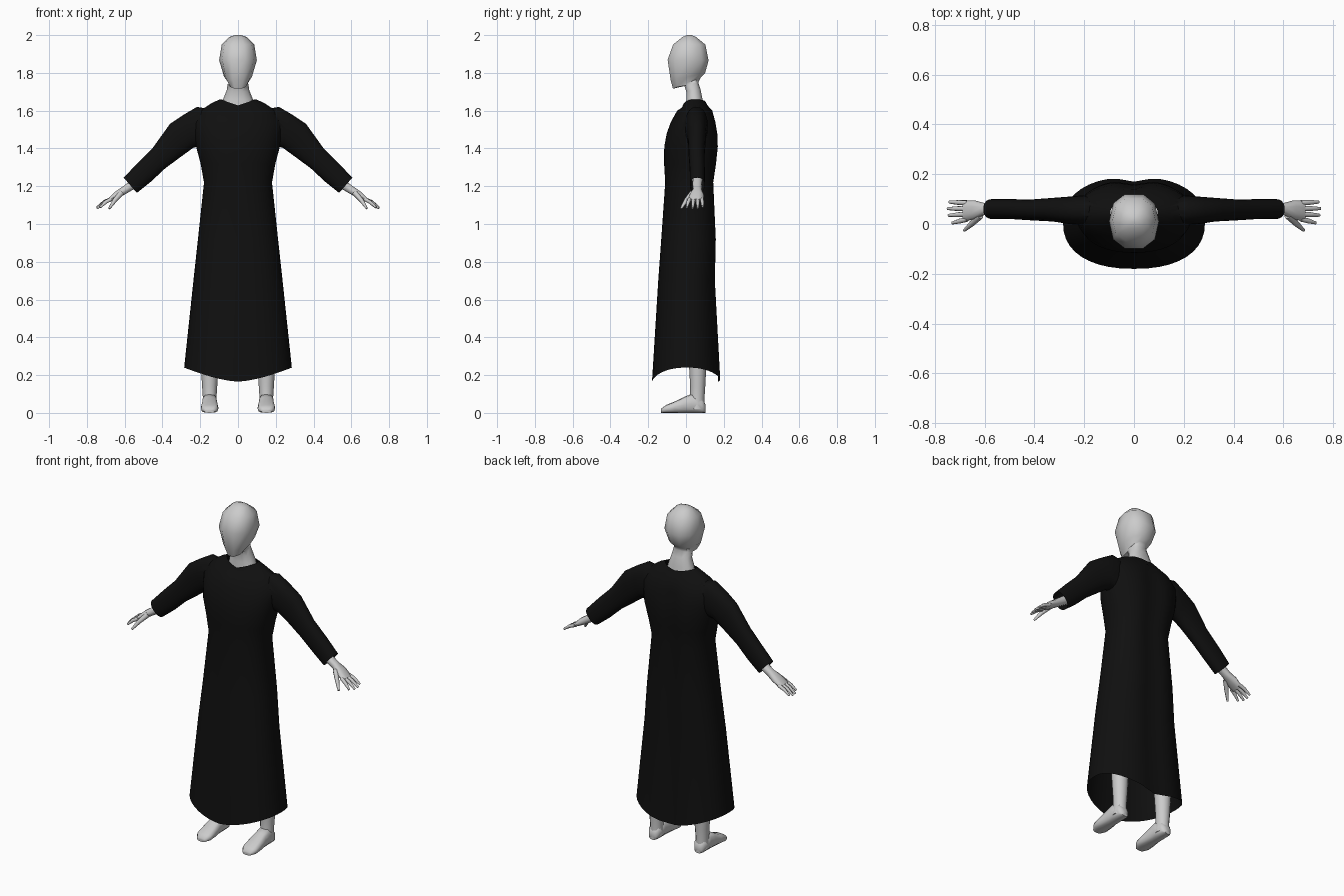
import bpy, bmesh, math
from mathutils import Vector as V

if "Cube" in bpy.data.objects:
    bpy.data.objects.remove(bpy.data.objects["Cube"])


def material(name, r, g, b):
    m = bpy.data.materials.new(name)
    m.diffuse_color = (r, g, b, 1)
    m.use_nodes = True
    m.node_tree.nodes["Principled BSDF"].inputs["Base Color"].default_value = m.diffuse_color
    return m


BLACK = material("black cloth", 0.005, 0.005, 0.005)
GREY = material("grey skin", 0.6, 0.6, 0.6)


def ring(c, u, v, n=10, e=2.0):
    """Superellipse ring around c with half-axes u and v."""
    pts = []
    for i in range(n):
        a = 2 * math.pi * i / n
        ca, sa = math.cos(a), math.sin(a)
        p = math.copysign(abs(ca) ** (2 / e), ca)
        q = math.copysign(abs(sa) ** (2 / e), sa)
        pts.append(V(c) + V(u) * p + V(v) * q)
    return pts


def loft(name, rings, mats, cap0=0, cap1=0, angle=60):
    """Skin a list of rings and close both ends with fans."""
    bm = bmesh.new()
    vs = [[bm.verts.new(p) for p in r] for r in rings]
    n = len(vs[0])
    for a, b in zip(vs, vs[1:]):
        for i in range(n):
            bm.faces.new((a[i], a[(i + 1) % n], b[(i + 1) % n], b[i]))
    for r, idx in ((vs[0], cap0), (vs[-1], cap1)):
        mid = bm.verts.new(sum((w.co for w in r), V()) / n)
        for i in range(n):
            bm.faces.new((r[i], r[(i + 1) % n], mid)).material_index = idx
    bmesh.ops.recalc_face_normals(bm, faces=bm.faces)
    me = bpy.data.meshes.new(name)
    bm.to_mesh(me)
    bm.free()
    for m in mats:
        me.materials.append(m)
    ob = bpy.data.objects.new(name, me)
    bpy.context.collection.objects.link(ob)
    smooth(ob, angle)
    return ob


def smooth(ob, angle):
    bpy.ops.object.select_all(action='DESELECT')
    bpy.context.view_layer.objects.active = ob
    ob.select_set(True)
    bpy.ops.object.shade_smooth_by_angle(angle=math.radians(angle))


def flat_ring(zf, zb, xh, yf, yb, n, e):
    """Horizontal ring, tilted from front height to back height."""
    return ring((0, (yf + yb) / 2, (zf + zb) / 2), (xh, 0, 0),
                (0, (yb - yf) / 2, (zb - zf) / 2), n, e)


# Robe body: z, half width, front y, back y, roundness
robe_rows = [(0.24, .285, -.18, .19, 2.3), (0.70, .236, -.147, .162, 2.3),
             (0.92, .212, -.131, .168, 2.3), (1.22, .18, -.11, .156, 2.3),
             (1.32, .198, -.116, .17, 2.3), (1.41, .222, -.115, .178, 2.3),
             (1.48, .232, -.102, .175, 2.2), (1.54, .235, -.08, .165, 2.1),
             (1.60, .20, -.047, .14, 2), (1.64, .14, -.024, .115, 2),
             (1.66, .095, -.015, .105, 2)]
rows = []
for k, (z, xh, yf, yb, e) in enumerate(robe_rows):
    r = flat_ring(z, z, xh, yf, yb, 40, e)
    for p in r:
        if p.y > 0.05 and z < 1.6:      # groove down the back
            p.y -= 0.02 * math.exp(-(p.x / 0.06) ** 2)
        if k == 0:                      # hem hangs lower in the middle
            p.z -= 0.075 * (1 - (abs(p.x) / xh) ** 1.5)
        if k >= 9:                      # neckline dips front and back
            t = 1 - abs(p.x) / xh
            p.z -= (0.032 if p.y < 0.045 else 0.015) * t
    rows.append(r)
robe = loft("robe", rows, [BLACK, BLACK], 1, 1)

# Sleeves: top x, z, bottom x, z, front y, back y
sleeve_rows = [(.10, 1.60, .12, 1.44, .01, .10), (.217, 1.62, .195, 1.41, -.005, .115),
               (.285, 1.58, .235, 1.405, 0, .11), (.36, 1.53, .29, 1.365, .01, .105),
               (.45, 1.405, .385, 1.295, .015, .098), (.53, 1.325, .46, 1.225, .02, .10),
               (.605, 1.245, .535, 1.165, .02, .10)]
for s in (-1, 1):
    rs = []
    for xt, zt, xb, zb, yf, yb in sleeve_rows:
        rs.append(ring((s * (xt + xb) / 2, (yf + yb) / 2, (zt + zb) / 2),
                       (s * (xt - xb) / 2, 0, (zt - zb) / 2), (0, (yb - yf) / 2, 0), 20, 2.3))
    sleeve = loft("sleeve", rs, [BLACK, BLACK], 0, 1)
    mod = robe.modifiers.new("join", 'BOOLEAN')
    mod.operation, mod.solver, mod.object = 'UNION', 'EXACT', sleeve
    bpy.context.view_layer.objects.active = robe
    bpy.ops.object.modifier_apply(modifier=mod.name)
    bpy.data.objects.remove(sleeve)

# Open the hem, cuffs and neck
bm = bmesh.new()
bm.from_mesh(robe.data)
bmesh.ops.delete(bm, geom=[f for f in bm.faces if f.material_index == 1], context='FACES')
bm.to_mesh(robe.data)
bm.free()
smooth(robe, 60)

# Head and neck: front z, back z, half width, front y, back y
head_rows = [(1.60, 1.62, .09, -.005, .095), (1.66, 1.665, .078, 0, .088),
             (1.70, 1.715, .06, 0, .078), (1.73, 1.75, .055, -.01, .066),
             (1.715, 1.775, .048, -.072, .08), (1.76, 1.80, .074, -.085, .105),
             (1.87, 1.865, .10, -.102, .124), (1.95, 1.95, .086, -.072, .106),
             (1.99, 1.99, .046, -.02, .055), (2.0, 2.0, .015, .005, .03)]
loft("head", [flat_ring(*h, 10, 2.4) for h in head_rows], [GREY], angle=50)


def tube(name, pts, radii, n=7):
    """Tapered tube through the points."""
    d = (V(pts[-1]) - V(pts[0])).normalized()
    u = d.cross(V((0, 0.3, 1))).normalized()
    w = d.cross(u)
    loft(name, [ring(p, u * r, w * r, n) for p, r in zip(pts, radii)], [GREY])


for s in (-1, 1):
    # Hand, with the forearm running into the sleeve
    palm = [(.50, .06, 1.245, .028, .028), (.60, .06, 1.18, .024, .022),
            (.64, .057, 1.155, .038, .02), (.683, .052, 1.125, .041, .011)]
    loft("hand", [ring((s * x, y, z), (0, a, 0), (s * .6 * b, 0, .8 * b), 10, 2.3)
                  for x, y, z, a, b in palm], [GREY])
    for base_y, tip in ((.085, (.742, .088, 1.092)), (.062, (.749, .062, 1.085)),
                        (.04, (.745, .035, 1.083)), (.02, (.73, .004, 1.088))):
        a, b = V((s * .67, base_y, 1.132)), V((s * tip[0], tip[1], tip[2]))
        tube("finger", [a, a.lerp(b, .5) + V((0, 0, .006)), b], [.011, .01, .006])
    tube("thumb", [(s * .618, .035, 1.165), (s * .653, .0, 1.125), (s * .682, -.026, 1.082)],
         [.016, .012, .006])

    # Leg: z, half width, half depth, centre y
    leg = [(.02, .04, .043, .057), (.08, .036, .038, .06), (.14, .04, .04, .062),
           (.22, .045, .044, .062), (.35, .052, .055, .062), (.5, .052, .052, .05)]
    loft("leg", [ring((s * .15, y, z), (a, 0, 0), (0, b, 0), 12) for z, a, b, y in leg], [GREY])
    # Foot: y, half width, top z
    foot = [(.103, .022, .045), (.085, .036, .075), (.03, .04, .10), (-.01, .041, .085),
            (-.06, .046, .06), (-.105, .046, .042), (-.133, .026, .022)]
    loft("foot", [ring((s * .15, y, t / 2), (a, 0, 0), (0, 0, t / 2), 12, 2.8)
                  for y, a, t in foot], [GREY])
